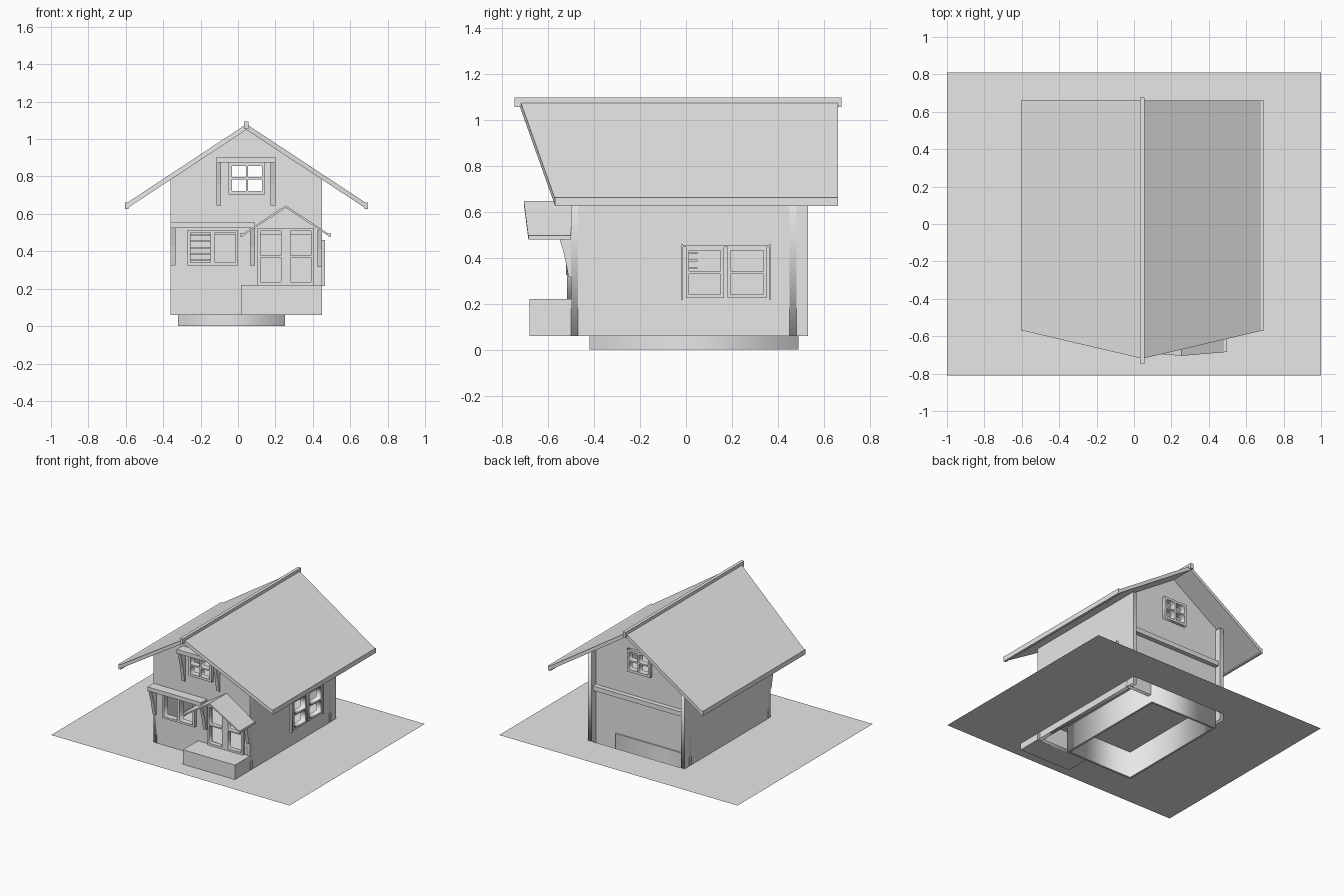
import bpy, bmesh
from mathutils import Matrix, Vector

if "Cube" in bpy.data.objects:
    bpy.data.objects.remove(bpy.data.objects["Cube"])

grey = bpy.data.materials.new("plain light grey")
grey.use_nodes = True
grey.diffuse_color = (0.8, 0.8, 0.8, 1)
grey.node_tree.nodes["Principled BSDF"].inputs["Base Color"].default_value = grey.diffuse_color

X_MID, GROUND = 0.045, 0.11
LEFT, RIGHT, FRONT, BACK, WALL = -0.36, 0.45, -0.50, 0.53, 0.03


def add(name, mesh):
    mesh.materials.clear()
    mesh.materials.append(grey)
    ob = bpy.data.objects.new(name, mesh)
    bpy.context.scene.collection.objects.link(ob)
    return ob


def prism(name, points, push):
    """Polygon in space extruded along a vector."""
    bm = bmesh.new()
    face = bm.faces.new([bm.verts.new(p) for p in points])
    new = bmesh.ops.extrude_face_region(bm, geom=[face])["geom"]
    bmesh.ops.translate(bm, vec=Vector(push),
                        verts=[g for g in new if isinstance(g, bmesh.types.BMVert)])
    bmesh.ops.recalc_face_normals(bm, faces=bm.faces)
    mesh = bpy.data.meshes.new(name)
    bm.to_mesh(mesh)
    bm.free()
    return add(name, mesh)


def box(name, x0, x1, y0, y1, z0, z1):
    return prism(name, [(x0, y0, z0), (x1, y0, z0), (x1, y1, z0), (x0, y1, z0)], (0, 0, z1 - z0))


def rect(a0, a1, b0, b1):
    return [(a0, b0), (a1, b0), (a1, b1), (a0, b1)]


def facing_front(y):
    return Matrix(((1, 0, 0, 0), (0, 0, -1, y), (0, 1, 0, 0), (0, 0, 0, 1)))


def facing_side(x):
    return Matrix(((0, 0, 1, x), (1, 0, 0, 0), (0, 1, 0, 0), (0, 0, 0, 1)))


def panel(name, outline, holes, thick, place):
    """Flat sheet with openings, centred on its plane."""
    curve = bpy.data.curves.new(name, "CURVE")
    curve.dimensions = "2D"
    curve.fill_mode = "BOTH"
    curve.extrude = thick / 2
    for loop in [outline] + holes:
        spline = curve.splines.new("POLY")
        spline.points.add(len(loop) - 1)
        for point, (a, b) in zip(spline.points, loop):
            point.co = (a, b, 0, 1)
        spline.use_cyclic_u = True
    temp = bpy.data.objects.new(name + "_temp", curve)
    mesh = bpy.data.meshes.new_from_object(temp)
    bpy.data.objects.remove(temp)
    mesh.name = name
    mesh.transform(place)
    return add(name, mesh)


def window(name, place, a0, a1, b0, b1, cols, rows, rim, bar, rail, thick=0.045):
    """Frame with a grid of open panes."""
    w = (a1 - a0 - 2 * rim - (cols - 1) * bar) / cols
    h = (b1 - b0 - 2 * rim - (rows - 1) * rail) / rows
    panes = []
    for i in range(cols):
        for j in range(rows):
            a, b = a0 + rim + i * (w + bar), b0 + rim + j * (h + rail)
            panes.append(rect(a, a + w, b, b + h))
    panel(name, rect(a0, a1, b0, b1), panes, thick, place)


def inset(a0, a1, b0, b1, d=0.01):
    return rect(a0 + d, a1 - d, b0 + d, b1 - d)


# Ground sheet, open under the house
panel("ground", rect(-1, 1, -0.81, 0.81), [rect(LEFT, RIGHT, FRONT, BACK)], 0,
      Matrix.Translation((0, 0, GROUND)))

# Gable walls with openings
gable = [(LEFT, 0.06), (RIGHT, 0.06), (RIGHT, 0.785), (X_MID, 1.05), (LEFT, 0.785)]
attic = (-0.05, 0.145, 0.705, 0.875)
parlour = (-0.27, 0.0, 0.325, 0.515)
doors = (0.105, 0.405, 0.22, 0.525)
back_y = 0.48
panel("front_wall", gable, [inset(*attic), inset(*parlour), inset(*doors)], WALL,
      facing_front(FRONT + WALL / 2))
panel("back_wall", gable, [inset(*attic)], WALL, facing_front(back_y - WALL / 2))

# Side walls, with a window pair on the left one
side_windows = [(0.0, 0.165, 0.225, 0.445), (0.18, 0.35, 0.225, 0.445)]
side = rect(FRONT, BACK, 0.06, 0.785)
panel("left_wall", side, [inset(*w) for w in side_windows], WALL, facing_side(RIGHT - WALL / 2))
panel("right_wall", side, [], WALL, facing_side(LEFT + WALL / 2))

# Window and door frames
window("front_attic_window", facing_front(FRONT), *attic, 2, 2, 0.018, 0.012, 0.012)
window("back_attic_window", facing_front(back_y), *attic, 2, 2, 0.018, 0.012, 0.012)
window("front_window", facing_front(FRONT), *parlour, 2, 1, 0.015, 0.022, 0)
window("entry_doors", facing_front(FRONT), *doors, 2, 2, 0.016, 0.05, 0.01, 0.035)
for i, w in enumerate(side_windows):
    window(f"side_window_{i}", facing_side(RIGHT - 0.01), *w, 1, 2, 0.014, 0, 0.012)
for y in (-0.02, 0.36):
    box("side_window_trim", RIGHT - 0.01, RIGHT + 0.015, y, y + 0.008, 0.215, 0.46)
box("side_window_head", RIGHT - 0.01, RIGHT + 0.015, -0.012, 0.36, 0.447, 0.455)

# Main roof slopes, eave boards and ridge cap
for name, s in (("left", 1), ("right", -1)):
    eave = X_MID + s * 0.64
    prism(name + "_roof", [(X_MID, -0.72, 1.05), (eave, -0.57, 0.628),
                           (eave, 0.66, 0.628), (X_MID, 0.66, 1.05)], (0, 0, 0.03))
    box(name + "_eave_board", eave - 0.009, eave + 0.009, -0.57, 0.66, 0.625, 0.662)
box("ridge_cap", X_MID - 0.012, X_MID + 0.012, -0.745, 0.675, 1.055, 1.095)


# Window hoods on tapered brackets
def bracket(name, x, top, drop):
    low = top - drop
    prism(name, [(x, FRONT, low), (x, -0.51, low), (x, -0.53, low + drop * 0.5),
                 (x, -0.56, top), (x, FRONT, top)], (0.025, 0, 0))


for name, x0, x1, top, drop in (("attic", -0.115, 0.20, 0.875, 0.23),
                                ("front_window", LEFT, 0.09, 0.525, 0.20)):
    box(name + "_hood", x0, x1, -0.57, FRONT, top, top + 0.03)
    bracket(name + "_right_bracket", x0, top, drop)
    bracket(name + "_left_bracket", x1 - 0.025, top, drop)
bracket("porch_bracket", RIGHT - 0.025, 0.515, 0.2)

# Porch platform and its small gable roof
box("porch", 0.015, RIGHT, -0.68, FRONT, 0.06, 0.22)
for name, s in (("left", 1), ("right", -1)):
    mid, eave = 0.255, 0.255 + s * 0.235
    prism(name + "_porch_roof", [(mid, -0.705, 0.633), (eave, -0.685, 0.478),
                                 (eave, FRONT, 0.478), (mid, FRONT, 0.633)], (0, 0, 0.012))
    box(name + "_porch_eave", eave - 0.008, eave + 0.008, -0.685, FRONT, 0.478, 0.495)

# Floors, the upper one showing as a ledge at the back
box("upper_floor", LEFT + WALL, RIGHT - WALL, FRONT + WALL, 0.515, 0.49, 0.525)
box("lower_floor", LEFT + WALL, RIGHT - WALL, FRONT + WALL, back_y - WALL, 0.20, 0.22)

# Shelves behind the front window
for i in range(5):
    z = 0.35 + i * 0.033
    box("shelf", -0.27, -0.15, -0.05, 0.05, z, z + 0.008)

# Cellar walls below the ground
panel("cellar_walls", rect(-0.32, 0.25, -0.42, 0.49), [rect(-0.305, 0.235, -0.405, 0.475)],
      0.20, Matrix.Translation((0, 0, 0.10)))
